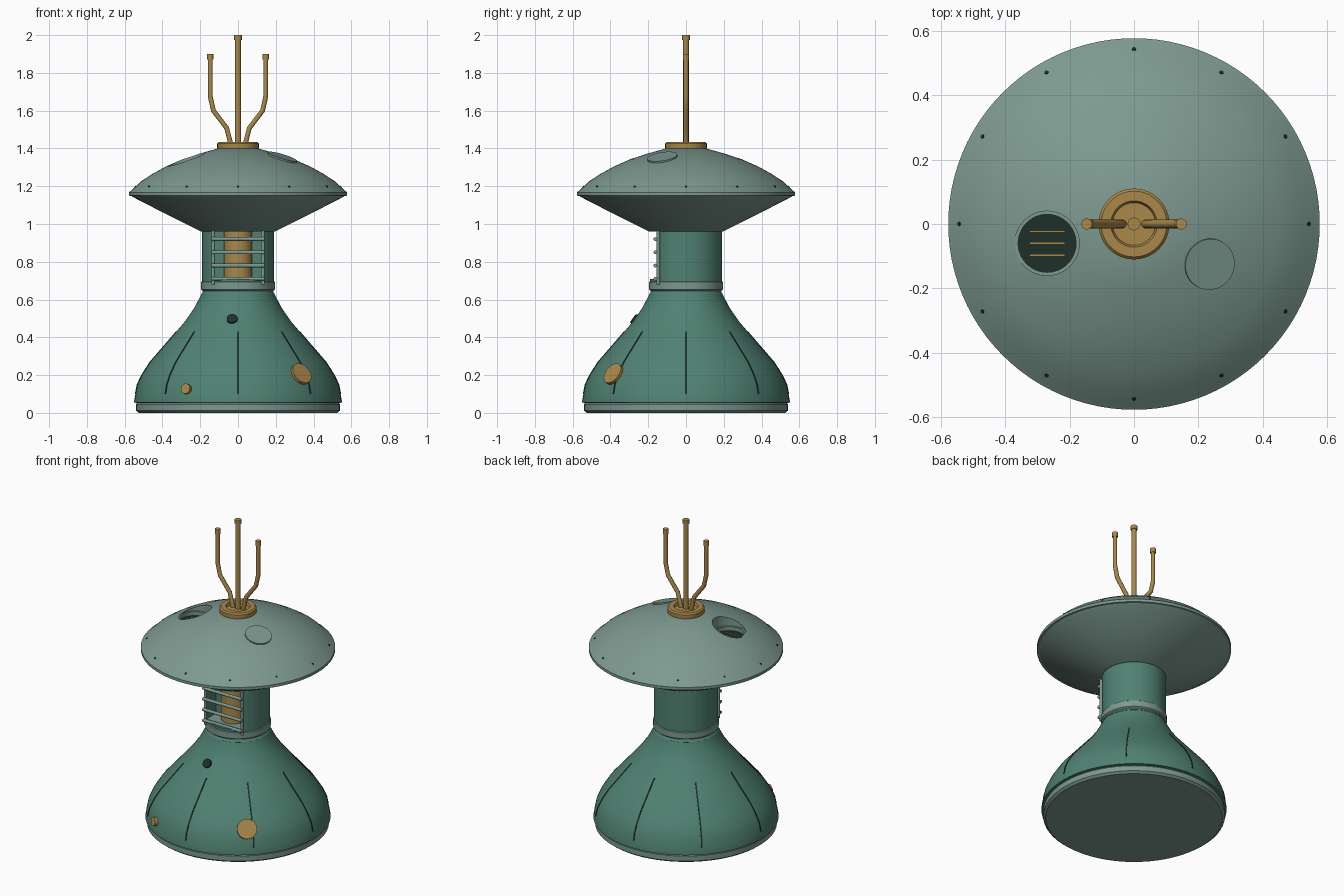
import bpy, bmesh, math
from mathutils import Vector

cube = bpy.data.objects.get("Cube")
if cube:
    bpy.data.objects.remove(cube, do_unlink=True)


def material(name, rgb):
    m = bpy.data.materials.new(name)
    m.use_nodes = True
    m.diffuse_color = (*rgb, 1)
    m.node_tree.nodes["Principled BSDF"].inputs["Base Color"].default_value = (*rgb, 1)
    return m


GREEN = material("deep green", (0.08, 0.223, 0.171))
PALE = material("pale green", (0.205, 0.319, 0.279))
BRASS = material("brass", (0.40, 0.25, 0.07))
DARK = material("dark green", (0.013, 0.03, 0.023))


def finish(name, bm, mat):
    bmesh.ops.recalc_face_normals(bm, faces=bm.faces)
    mesh = bpy.data.meshes.new(name)
    bm.to_mesh(mesh)
    bm.free()
    mesh.materials.append(mat)
    ob = bpy.data.objects.new(name, mesh)
    bpy.context.collection.objects.link(ob)
    smooth(ob)
    return ob


def smooth(ob):
    bpy.ops.object.select_all(action='DESELECT')
    ob.select_set(True)
    bpy.context.view_layer.objects.active = ob
    bpy.ops.object.shade_smooth_by_angle(angle=math.radians(28))


def lathe(name, profile, mat, n=64, center=(0, 0)):
    """Closed solid from (radius, height) points, listed bottom to top."""
    bm = bmesh.new()
    rings = []
    for r, z in profile:
        rings.append([bm.verts.new((center[0] + r * math.cos(math.tau * i / n),
                                    center[1] + r * math.sin(math.tau * i / n), z))
                      for i in range(n)])
    for a, b in zip(rings, rings[1:]):
        for i in range(n):
            j = (i + 1) % n
            bm.faces.new((a[i], a[j], b[j], b[i]))
    bm.faces.new(rings[0])
    bm.faces.new(rings[-1])
    return finish(name, bm, mat)


def rod(name, a, b, r, mat, n=12):
    """Cylinder between two points."""
    a, b = Vector(a), Vector(b)
    d = b - a
    bm = bmesh.new()
    bmesh.ops.create_cone(bm, cap_ends=True, segments=n, radius1=r, radius2=r, depth=d.length)
    bm.transform(d.to_track_quat('Z', 'Y').to_matrix().to_4x4())
    bmesh.ops.translate(bm, verts=bm.verts, vec=(a + b) / 2)
    return finish(name, bm, mat)


def box(name, center, size, mat):
    bm = bmesh.new()
    bmesh.ops.create_cube(bm, size=1)
    bmesh.ops.scale(bm, verts=bm.verts, vec=size)
    bmesh.ops.translate(bm, verts=bm.verts, vec=center)
    return finish(name, bm, mat)


def cut(ob, cutter):
    mod = ob.modifiers.new("cut", 'BOOLEAN')
    mod.operation = 'DIFFERENCE'
    mod.solver = 'EXACT'
    mod.object = cutter
    cutter.hide_render = True
    bpy.context.view_layer.objects.active = ob
    bpy.ops.object.modifier_apply(modifier=mod.name)
    bpy.data.objects.remove(cutter, do_unlink=True)
    smooth(ob)


def height(profile, r):
    """Height of a falling profile at radius r."""
    for (r0, z0), (r1, z1) in zip(profile, profile[1:]):
        if r1 <= r <= r0:
            return z0 + (z1 - z0) * (r0 - r) / (r0 - r1)


def radius(profile, z):
    for (r0, z0), (r1, z1) in zip(profile, profile[1:]):
        if z0 <= z <= z1:
            return r0 + (r1 - r0) * (z - z0) / (z1 - z0)


def button(name, profile, angle, z, r, out, mat):
    """Disc lying square on a lathed surface."""
    e = 0.015
    slope = (radius(profile, z - e) - radius(profile, z + e)) / (2 * e)
    c, s = math.cos(math.radians(angle)), math.sin(math.radians(angle))
    rr = radius(profile, z)
    p = Vector((rr * c, rr * s, z))
    n = Vector((c, s, slope)).normalized()
    return rod(name, p - n * 0.02, p + n * out, r, mat, 32)


# Base and flared body
lathe("base_ring", [(0.525, 0), (0.54, 0.012), (0.54, 0.045), (0.53, 0.058)], PALE)
BODY = [(0.55, 0.06), (0.545, 0.09), (0.533, 0.15), (0.51, 0.2), (0.465, 0.27),
        (0.37, 0.38), (0.28, 0.485), (0.235, 0.55), (0.187, 0.64)]
lathe("body", [(0.535, 0.052), (0.55, 0.055)] + BODY + [(0.185, 0.66)], GREEN)

# Eight thin seams that follow the body flare
for k in range(8):
    bm = bmesh.new()
    a = math.tau * k / 8
    out, side = Vector((math.cos(a), math.sin(a), 0)), Vector((-math.sin(a), math.cos(a), 0))
    rows = []
    for z in [0.1, 0.15, 0.2, 0.27, 0.38, 0.43]:
        p = out * (radius(BODY, z) + 0.003) + Vector((0, 0, z))
        rows.append([bm.verts.new(p + side * w + out * d)
                     for w, d in ((-0.004, 0), (0.004, 0), (0.004, -0.008), (-0.004, -0.008))])
    for p, q in zip(rows, rows[1:]):
        for i in range(4):
            bm.faces.new((p[i], p[(i + 1) % 4], q[(i + 1) % 4], q[i]))
    bm.faces.new(rows[0])
    bm.faces.new(rows[-1])
    finish("body_seam", bm, DARK)

# Fittings on the body
button("body_plate", BODY, -49, 0.205, 0.06, 0.012, BRASS)
button("body_knob", BODY, -120, 0.125, 0.027, 0.02, BRASS)
button("body_port", BODY, -96.5, 0.495, 0.028, 0.01, DARK)

# Neck with a front slot
lathe("neck_ring", [(0.185, 0.645), (0.195, 0.653), (0.195, 0.692), (0.185, 0.7)], PALE)
lathe("lower_neck_ring", [(0.187, 0.625), (0.194, 0.63), (0.187, 0.64)], GREEN)
neck = lathe("neck", [(0.19, 0.65), (0.19, 0.98)], GREEN)
cut(neck, box("slot_cutter", (0, -0.14, 0.84), (0.26, 0.2, 0.26), GREEN))
box("slot_floor", (0, -0.09, 0.705), (0.26, 0.1, 0.012), PALE)
lathe("brass_core", [(0.075, 0.71), (0.075, 0.975)], BRASS, 32, (0, -0.045))

# Guard bars over the slot
for z in (0.71, 0.78, 0.85, 0.92):
    rod("guard_bar", (-0.14, -0.162, z), (0.14, -0.162, z), 0.01, PALE)
for x in (-0.132, 0.132):
    rod("guard_post", (x, -0.147, 0.68), (x, -0.147, 0.97), 0.009, PALE)

# Wide cap
CAP = [(0.577, 1.168), (0.562, 1.18), (0.515, 1.225), (0.45, 1.267), (0.385, 1.303),
       (0.295, 1.343), (0.2, 1.374), (0.105, 1.4)]
cap = lathe("cap", [(0.19, 0.96), (0.2, 0.962), (0.38, 1.052), (0.555, 1.142), (0.562, 1.148),
                    (0.577, 1.15)] + CAP, PALE, 96)
well = (-0.27, -0.06)
cut(cap, lathe("well_cutter", [(0.1, 1.27), (0.1, 1.5)], PALE, 48, well))

# Sunken vent in the cap
rim = lathe("vent_rim", [(0.1005, 1.265), (0.1005, 1.305)], PALE, 48, well)
cut(rim, lathe("vent_cutter", [(0.09, 1.275), (0.09, 1.5)], PALE, 48, well))
lathe("vent_floor", [(0.091, 1.27), (0.091, 1.279)], DARK, 48, well)
for dy in (-0.037, 0, 0.037):
    box("vent_slat", (well[0], well[1] + dy, 1.281), (0.11, 0.007, 0.008), BRASS)

# Flush hatch and rim rivets
button("cap_hatch", CAP, -28, height(CAP, 0.266), 0.08, 0.005, PALE)
for k in range(12):
    button("cap_rivet", CAP, 30 * k, height(CAP, 0.543), 0.006, 0.003, DARK)

# Brass collar with a dished top
lathe("collar", [(0.108, 1.39), (0.11, 1.4), (0.11, 1.425), (0.102, 1.434), (0.072, 1.434),
                 (0.066, 1.418), (0.02, 1.418)], BRASS, 48)

# Antennas
rod("centre_antenna", (0, 0, 1.41), (0, 0, 1.99), 0.016, BRASS, 16)
rod("centre_tip", (0, 0, 1.975), (0, 0, 2.0), 0.02, BRASS, 16)
for s in (-1, 1):
    path = [(0.035, 1.41), (0.06, 1.508), (0.13, 1.6), (0.147, 1.675), (0.147, 1.88)]
    curve = bpy.data.curves.new("side_antenna", 'CURVE')
    curve.dimensions = '3D'
    curve.bevel_depth = 0.0135
    curve.bevel_resolution = 3
    curve.use_fill_caps = True
    spline = curve.splines.new('POLY')
    spline.points.add(len(path) - 1)
    for pt, (x, z) in zip(spline.points, path):
        pt.co = (s * x, 0, z, 1)
    curve.materials.append(BRASS)
    bpy.context.collection.objects.link(bpy.data.objects.new("side_antenna", curve))
    rod("side_tip", (s * 0.147, 0, 1.87), (s * 0.147, 0, 1.9), 0.017, BRASS, 16)
